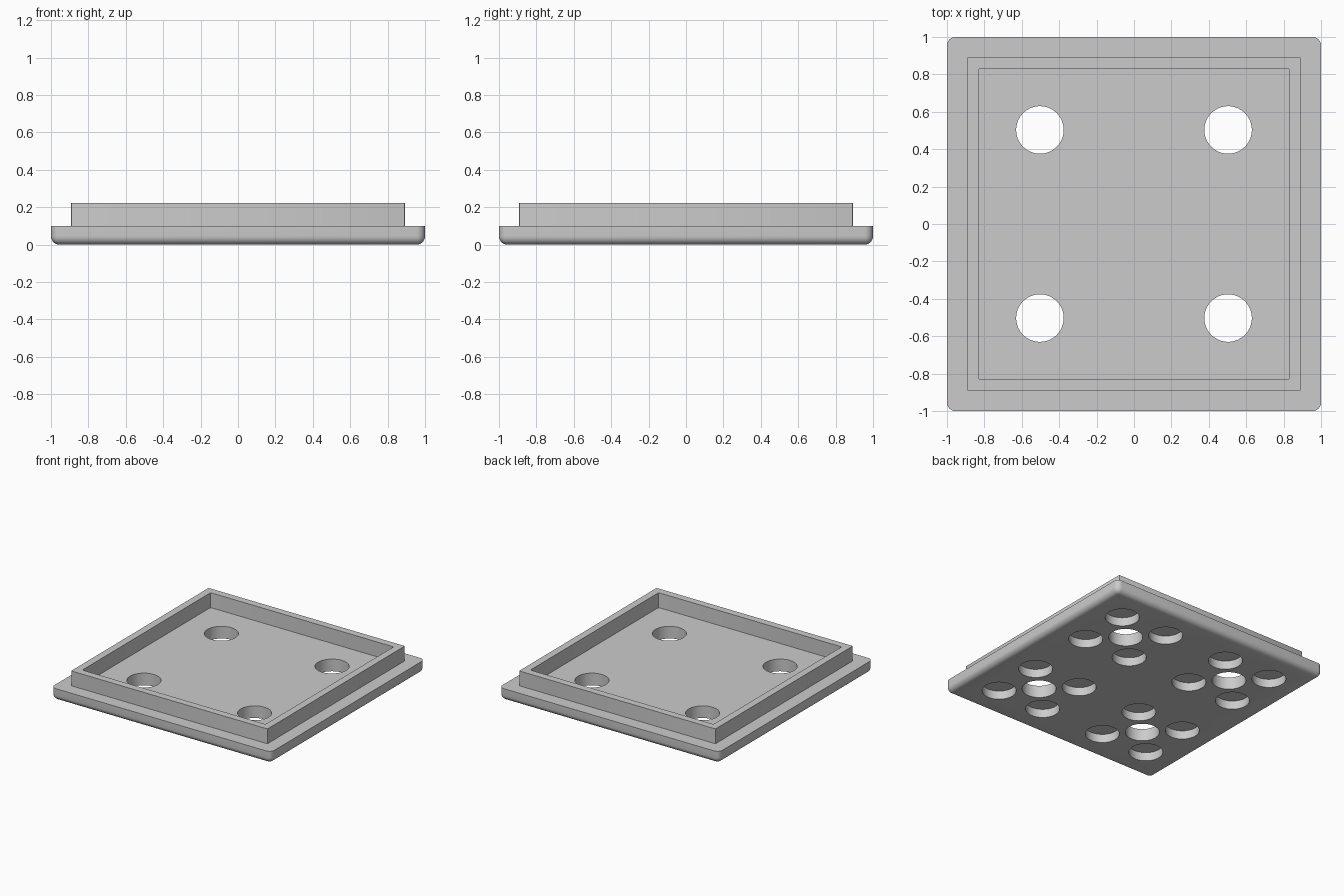
import bpy
import bmesh
from mathutils import Matrix, Vector

old = bpy.data.objects.get("Cube")
if old:
    bpy.data.objects.remove(old, do_unlink=True)

PLATE_TOP, RIM_TOP = 0.10, 0.222
HOLE_RADIUS, HOLE_CENTRE = 0.127, 0.503
POCKET_OFFSET, POCKET_DEPTH = 0.212, 0.07

grey = bpy.data.materials.new("plain grey")
grey.use_nodes = True
colour = (0.6, 0.6, 0.6, 1)
grey.diffuse_color = colour
grey.node_tree.nodes["Principled BSDF"].inputs["Base Color"].default_value = colour


def make_object(name, bm):
    mesh = bpy.data.meshes.new(name)
    bm.normal_update()
    bm.to_mesh(mesh)
    bm.free()
    mesh.materials.append(grey)
    obj = bpy.data.objects.new(name, mesh)
    bpy.context.collection.objects.link(obj)
    return obj


def square_block(name, half, low, high, radius, segments, round_bottom=False):
    """Square block with rounded upright edges and, if wanted, bottom edges."""
    bm = bmesh.new()
    bmesh.ops.create_cube(bm, size=2)
    bmesh.ops.scale(bm, vec=Vector((half, half, (high - low) / 2)), verts=bm.verts)
    bmesh.ops.translate(bm, vec=Vector((0, 0, (low + high) / 2)), verts=bm.verts)
    edges = []
    for e in bm.edges:
        a, b = e.verts
        upright = abs(a.co.z - b.co.z) > 0.01
        bottom = max(a.co.z, b.co.z) < low + 0.01
        if upright or (round_bottom and bottom):
            edges.append(e)
    bmesh.ops.bevel(bm, geom=edges, offset=radius, segments=segments,
                    profile=0.5, affect='EDGES')
    return make_object(name, bm)


def add_cylinder(bm, x, y, low, high):
    place = Matrix.Translation((x, y, (low + high) / 2))
    bmesh.ops.create_cone(bm, cap_ends=True, segments=64, radius1=HOLE_RADIUS,
                          radius2=HOLE_RADIUS, depth=high - low, matrix=place)


def combine(target, tool, operation):
    """Apply a boolean and discard the tool object."""
    tool.hide_render = True
    mod = target.modifiers.new(operation.lower(), 'BOOLEAN')
    mod.operation = operation
    mod.solver = 'EXACT'
    mod.object = tool
    bpy.ops.object.select_all(action='DESELECT')
    target.select_set(True)
    bpy.context.view_layer.objects.active = target
    bpy.ops.object.modifier_apply(modifier=mod.name)
    bpy.data.objects.remove(tool, do_unlink=True)


# Plate with rounded lower edges, and the raised rim standing on it
plate = square_block("base_plate_with_rim", 1, 0, PLATE_TOP, 0.045, 6, True)
rim = square_block("rim", 0.892, PLATE_TOP - 0.02, RIM_TOP, 0.006, 2)
combine(plate, rim, 'UNION')

# Open tray inside the rim
tray = square_block("tray_cutter", 0.832, PLATE_TOP, RIM_TOP + 0.1, 0.01, 2)
combine(plate, tray, 'DIFFERENCE')

# Four through holes, each ringed by four blind pockets in the underside
holes = bmesh.new()
for sx in (-1, 1):
    for sy in (-1, 1):
        cx, cy = sx * HOLE_CENTRE, sy * HOLE_CENTRE
        add_cylinder(holes, cx, cy, -0.1, RIM_TOP)
        for px in (-1, 1):
            for py in (-1, 1):
                add_cylinder(holes, cx + px * POCKET_OFFSET,
                             cy + py * POCKET_OFFSET, -0.1, POCKET_DEPTH)
combine(plate, make_object("hole_cutter", holes), 'DIFFERENCE')

# Smooth the curved walls, keep the edges sharp
bpy.ops.object.select_all(action='DESELECT')
plate.select_set(True)
bpy.context.view_layer.objects.active = plate
bpy.ops.object.shade_smooth_by_angle(angle=0.6)
